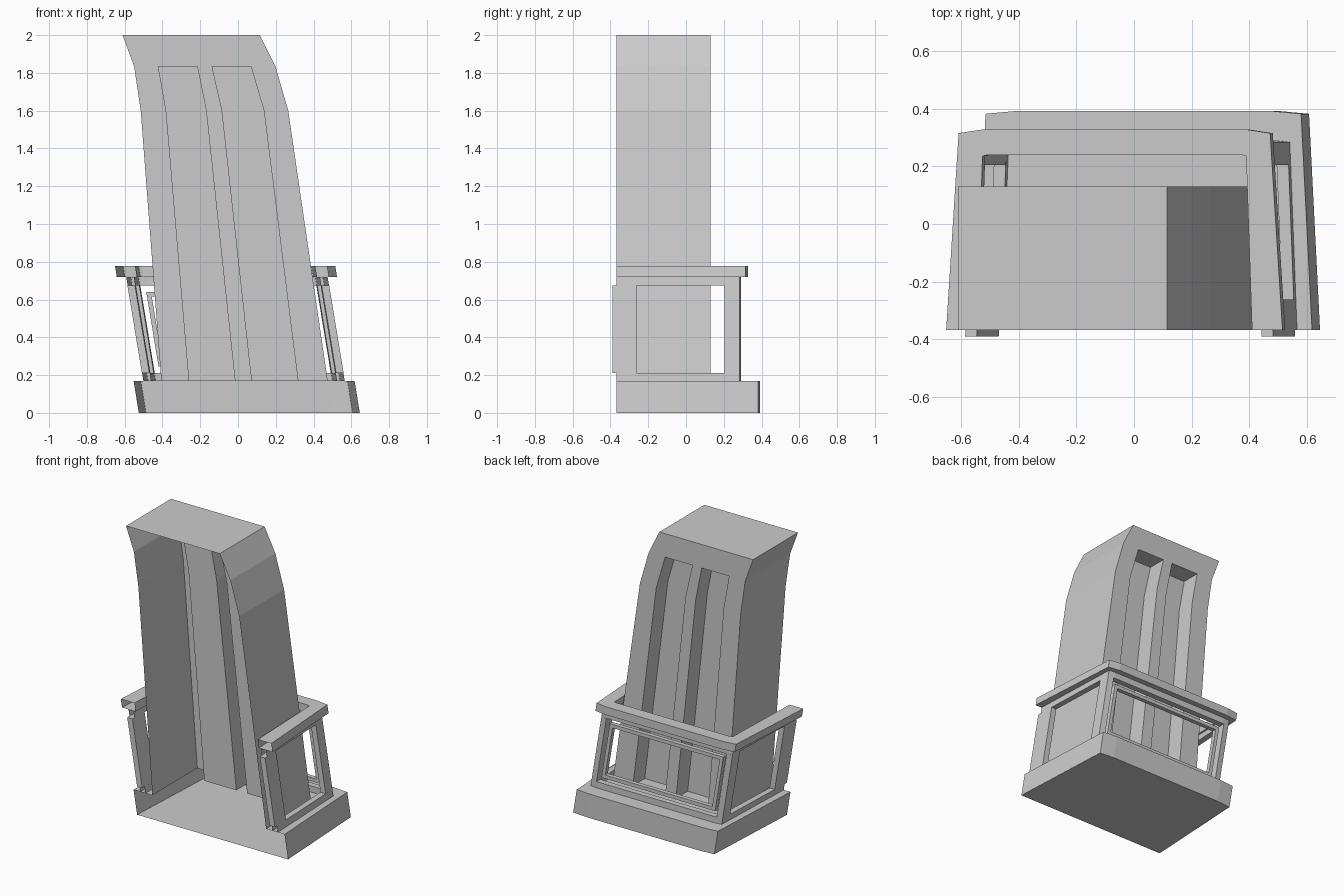
import bpy, bmesh

if "Cube" in bpy.data.objects:
    bpy.data.objects.remove(bpy.data.objects["Cube"])

FRONT = -0.367                      # open cut plane at the front


def centre(z):
    """Sideways lean of base and railing."""
    return 0.06 - 0.165 * z


def finish(bm, name):
    bmesh.ops.remove_doubles(bm, verts=bm.verts, dist=1e-5)
    bmesh.ops.recalc_face_normals(bm, faces=bm.faces)
    me = bpy.data.meshes.new(name)
    bm.to_mesh(me)
    bm.free()
    ob = bpy.data.objects.new(name, me)
    bpy.context.collection.objects.link(ob)
    return ob


def face(bm, pts):
    bm.faces.new([bm.verts.new(p) for p in pts])


def loft(bm, rows, closed=False):
    for a, b in zip(rows, rows[1:]):
        n = len(a)
        for i in range(n if closed else n - 1):
            j = (i + 1) % n
            face(bm, [a[i], a[j], b[j], b[i]])


def plan(z, half_front, half_back, y_corner, half_flat, y_back):
    """U-shaped outline, open at the front, at height z."""
    side = [(half_front, FRONT), (half_back, y_corner), (half_flat, y_back)]
    c = centre(z)
    return ([(c - h, y, z) for h, y in side] +
            [(c + h, y, z) for h, y in reversed(side)])


def u_beam(name, outer, inner, z0, z1):
    """Hollow beam following the U outline."""
    bm = bmesh.new()
    loft(bm, [plan(z0, *outer), plan(z1, *outer), plan(z1, *inner),
              plan(z0, *inner), plan(z0, *outer)])
    return finish(bm, name)


def leaning_bar(bm, pts, z0, z1):
    """Closed prism from (offset, y) points, sheared with the lean."""
    rows = [[(centre(z) + x, y, z) for x, y in pts] for z in (z0, z1)]
    loft(bm, rows, closed=True)
    face(bm, rows[0])
    face(bm, rows[1])


# Tower: leaning shell with two recessed channels in the back
BACK, INSET = 0.13, 0.0
heights = [0.168, 1.6, 1.835]
edges = [(-0.406, -0.261, -0.013, 0.071, 0.32, 0.475),
         (-0.515, -0.383, -0.166, -0.087, 0.14, 0.266),
         (-0.55, -0.425, -0.213, -0.14, 0.071, 0.198)]
bm = bmesh.new()
rows = []
for z, (l, a, b, c, d, r) in zip(heights, edges):
    row = [(l, FRONT), (l, BACK)]
    for p, q in ((a, b), (c, d)):
        row += [(p, BACK), (p, INSET), (q, INSET), (q, BACK)]
    row += [(r, BACK), (r, FRONT)]
    rows.append([(x, y, z) for x, y in row])
loft(bm, rows)
for row in (rows[0], rows[-1]):     # channel floors and ceilings
    face(bm, row[2:6])
    face(bm, row[6:10])
l, r = -0.611, 0.115
top = [(l, FRONT, 2), (l, BACK, 2), (r, BACK, 2), (r, FRONT, 2)]
t = rows[-1]
face(bm, [t[0], t[1], top[1], top[0]])
face(bm, [t[10], t[11], top[3], top[2]])
face(bm, [t[i] for i in (1, 2, 5, 6, 9, 10)] + [top[2], top[1]])
face(bm, top)
finish(bm, "tower")

# Base plinth: floor, walls and a ledge up to the tower
base = (0.585, 0.547, 0.382, 0.44, 0.392)
bm = bmesh.new()
low, high = plan(0, *base), plan(0.168, *base)
l, r = edges[0][0], edges[0][-1]
ledge = [(l, FRONT), (l, BACK), (l + 0.1, BACK),
         (r - 0.1, BACK), (r, BACK), (r, FRONT)]
loft(bm, [low, high, [(x, y, 0.168) for x, y in ledge]])
face(bm, low)
finish(bm, "base_plinth")

# Railing: handrail plus upper and lower rails
u_beam("handrail", (0.583, 0.54, 0.315, 0.455, 0.328),
       (0.4775, 0.457, 0.235, 0.44, 0.24), 0.72, 0.777)
outer = (0.533, 0.508, 0.284, 0.46, 0.29)
inner = (0.493, 0.468, 0.245, 0.42, 0.25)
u_beam("lower_rail", outer, inner, 0.168, 0.212)
u_beam("upper_rail", outer, inner, 0.675, 0.72)

# Posts at the front and at the back corners
bm = bmesh.new()
for s in (-1, 1):
    front = [(0.534, -0.39), (0.529, -0.262), (0.489, -0.262), (0.494, -0.39)]
    corner = [(0.511, 0.205), (0.508, 0.284), (0.466, 0.29),
              (0.466, 0.247), (0.471, 0.205)]
    for shape in (front, corner):
        leaning_bar(bm, [(s * x, y) for x, y in shape], 0.212, 0.675)
finish(bm, "railing_posts")

# Slim inner frame in the back opening
bm = bmesh.new()
for x0, x1, z0, z1 in ((-0.44, 0.44, 0.245, 0.27), (-0.44, 0.44, 0.615, 0.64),
                       (-0.44, -0.415, 0.27, 0.615), (0.415, 0.44, 0.27, 0.615)):
    leaning_bar(bm, [(x0, 0.25), (x1, 0.25), (x1, 0.28), (x0, 0.28)], z0, z1)
finish(bm, "back_inner_frame")
